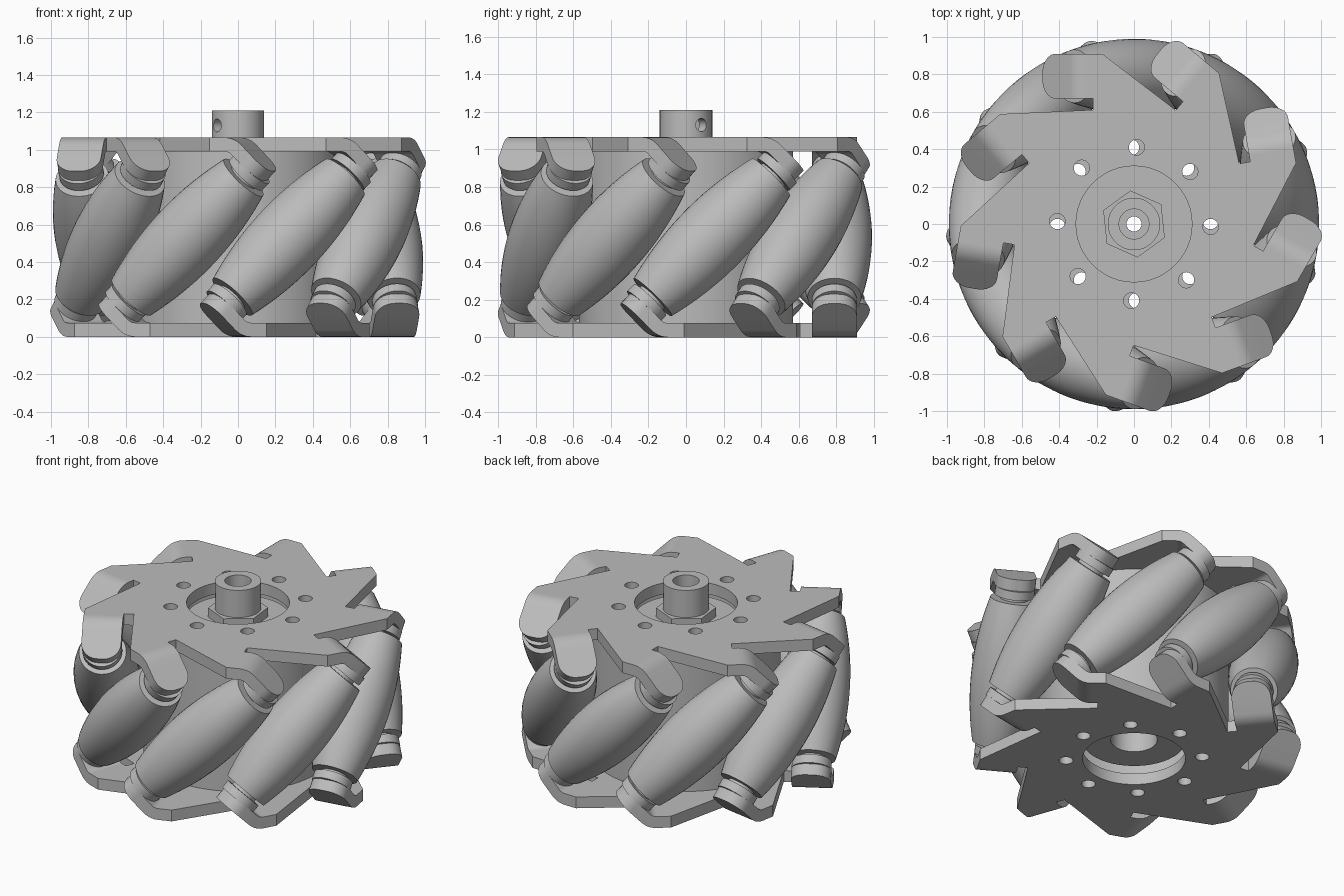
import bpy, bmesh, math
from mathutils import Matrix

if "Cube" in bpy.data.objects:
    bpy.data.objects.remove(bpy.data.objects["Cube"])

COUNT = 9            # rollers around the wheel
STEP = math.tau / COUNT
RIM = 0.99           # outer rolling radius
AXLE = 0.79          # distance of roller axes from the wheel axis
TOP = 1.065          # top face of the upper plate
THICK = 0.075        # sheet thickness
MID = TOP / 2

metal = bpy.data.materials.new("grey metal")
metal.use_nodes = True
grey = (0.5, 0.5, 0.5, 1)
metal.diffuse_color = grey
metal.node_tree.nodes["Principled BSDF"].inputs["Base Color"].default_value = grey


def smooth(obj, angle=28):
    bpy.ops.object.select_all(action='DESELECT')
    obj.select_set(True)
    bpy.context.view_layer.objects.active = obj
    bpy.ops.object.shade_smooth_by_angle(angle=math.radians(angle))


def finish(bm, name):
    bmesh.ops.recalc_face_normals(bm, faces=bm.faces)
    mesh = bpy.data.meshes.new(name)
    bm.to_mesh(mesh)
    bm.free()
    mesh.materials.append(metal)
    obj = bpy.data.objects.new(name, mesh)
    bpy.context.collection.objects.link(obj)
    smooth(obj)
    return obj


def loft(rings, name, closed):
    """Skin a row of equal closed rings, joined end to end or capped."""
    bm = bmesh.new()
    rows = [[bm.verts.new(p) for p in ring] for ring in rings]
    pairs = list(zip(rows, rows[1:]))
    if closed:
        pairs.append((rows[-1], rows[0]))
    else:
        bm.faces.new(rows[0])
        bm.faces.new(rows[-1])
    for a, b in pairs:
        for i in range(len(a)):
            j = (i + 1) % len(a)
            bm.faces.new((a[i], a[j], b[j], b[i]))
    return finish(bm, name)


def lathe(name, profile, sides=40, turn=0.0):
    """Spin a closed (radius, height) profile around z."""
    rings = []
    for k in range(sides):
        a = turn + math.tau * k / sides
        rings.append([(r * math.cos(a), r * math.sin(a), z) for r, z in profile])
    return loft(rings, name, True)


def tube(name, outer, inner, low, high, sides=40, turn=0.0):
    return lathe(name, [(inner, low), (outer, low), (outer, high), (inner, high)], sides, turn)


def around(obj, placements):
    """Place linked copies of an object at each matrix."""
    obj.matrix_world = placements[0]
    for m in placements[1:]:
        copy = obj.copy()
        bpy.context.collection.objects.link(copy)
        copy.matrix_world = m


turns = [Matrix.Rotation(k * STEP, 4, 'Z') for k in range(COUNT)]
flip = Matrix.Translation((0, 0, TOP)) @ Matrix.Rotation(math.pi, 4, 'Y')

# Barrel rollers, shaped so that together they sweep a true cylinder
barrel = []
for i in range(-10, 11):
    s = 0.415 * i / 10
    d = math.sqrt(AXLE ** 2 + s * s / 2)
    gap = RIM - d
    barrel.append((gap * math.sqrt(1 - (s / (2 * d)) ** 2), s * (1 + gap / (2 * d))))
end = barrel[-1][1]
neck = [(0.05, 0.525), (0.12, 0.525), (0.12, end + 0.02), (0.085, end + 0.02), (0.085, end)]
profile = [(r, -z) for r, z in neck] + barrel + neck[::-1]
tilt = Matrix.Translation((0, AXLE, MID)) @ Matrix.Rotation(-math.pi / 4, 4, 'Y')
around(lathe("roller", profile, 36), [t @ tilt for t in turns])

# Bent tabs that carry the roller ends
BEND, START, HALF, CORNER, REACH = 0.13, -0.256, 0.12, 0.1, 0.2
stations = [(-0.25, TOP, 0, HALF)]
for i in range(7):
    a = math.pi / 4 * i / 6
    stations.append((START - BEND * math.sin(a), TOP - BEND + BEND * math.cos(a), a, HALF))
x0, z0 = stations[-1][:2]
for i in range(9):
    q = math.pi / 2 * i / 8
    d = (REACH - CORNER + CORNER * math.sin(q)) * math.sqrt(0.5)
    half = HALF - CORNER + CORNER * math.cos(q)
    stations.append((x0 - d, z0 - d, math.pi / 4, half))
rings = []
for x, z, a, h in stations:
    xi, zi = x + THICK * math.sin(a), z - THICK * math.cos(a)
    rings.append([(x, AXLE - h, z), (x, AXLE + h, z), (xi, AXLE + h, zi), (xi, AXLE - h, zi)])
around(loft(rings, "roller_tab", False), turns + [t @ flip for t in turns])


# Saw-toothed side plates with a central opening and a ring of bolt holes
def circle(radius, cx=0.0, cy=0.0, n=24):
    return [(cx + radius * math.cos(math.tau * i / n), cy + radius * math.sin(math.tau * i / n))
            for i in range(n)]


tooth = [(-0.17, 0.91), (-0.25, 0.91), (-0.25, 0.67), (-0.22, 0.67), (-0.22, 0.61)]
outline = []
for k in range(COUNT):
    c, s = math.cos(k * STEP), math.sin(k * STEP)
    outline += [(x * c - y * s, x * s + y * c) for x, y in tooth]
loops = [outline, circle(0.31, n=48)]
for k in range(8):
    a = math.radians(88 + 45 * k)
    loops.append(circle(0.042, 0.41 * math.cos(a), 0.41 * math.sin(a)))

curve = bpy.data.curves.new("side_plate", 'CURVE')
curve.dimensions = '2D'
curve.fill_mode = 'BOTH'
curve.extrude = THICK / 2
for loop in loops:
    spline = curve.splines.new('POLY')
    spline.points.add(len(loop) - 1)
    for point, (x, y) in zip(spline.points, loop):
        point.co = (x, y, 0, 1)
    spline.use_cyclic_u = True
curve.materials.append(metal)
plate = bpy.data.objects.new("side_plate", curve)
bpy.context.collection.objects.link(plate)
bpy.ops.object.select_all(action='DESELECT')
plate.select_set(True)
bpy.context.view_layer.objects.active = plate
bpy.ops.object.convert(target='MESH')
plate = bpy.context.view_layer.objects.active
bm = bmesh.new()
bm.from_mesh(plate.data)
bmesh.ops.remove_doubles(bm, verts=bm.verts, dist=0.0001)
bmesh.ops.recalc_face_normals(bm, faces=bm.faces)
bm.to_mesh(plate.data)
bm.free()
smooth(plate)
lift = Matrix.Translation((0, 0, TOP - THICK / 2))
around(plate, [lift, flip @ lift])

# Drum between the plates
tube("drum", 0.57, 0.5, 0.06, 1.0, 72)

# Core with recessed ends and a stepped bore
lathe("hub_core", [(0.04, 0.5), (0.14, 0.5), (0.14, 0.13), (0.312, 0.13),
                   (0.312, 0.97), (0.04, 0.97)], 48)
tube("hex_flange", 0.18, 0.13, 0.96, 1.03, 6, math.radians(36))

# Shaft collar with a set-screw hole through it
collar = tube("shaft_collar", 0.14, 0.08, 0.96, 1.21, 48)
cutter = tube("screw_cutter", 0.035, 0.0001, -0.3, 0.3, 20)
cutter.matrix_world = (Matrix.Translation((0, 0, 1.13)) @ Matrix.Rotation(math.radians(36), 4, 'Z')
                       @ Matrix.Rotation(math.pi / 2, 4, 'Y'))
cutter.hide_render = True
cut = collar.modifiers.new("screw_hole", 'BOOLEAN')
cut.operation = 'DIFFERENCE'
cut.solver = 'EXACT'
cut.object = cutter
bpy.ops.object.select_all(action='DESELECT')
collar.select_set(True)
bpy.context.view_layer.objects.active = collar
bpy.ops.object.modifier_apply(modifier=cut.name)
bpy.data.objects.remove(cutter)
smooth(collar)
